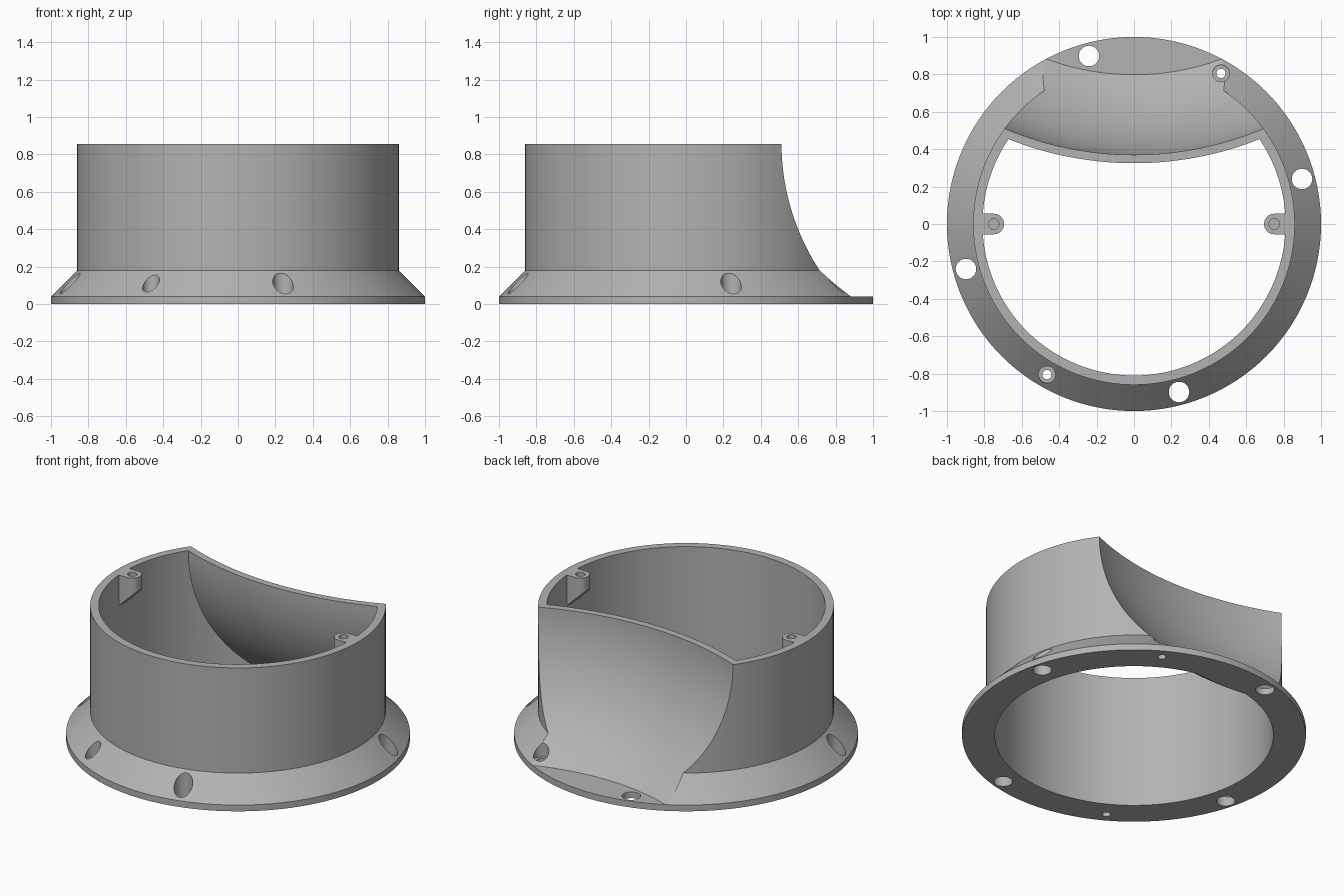
import bpy, bmesh
from math import sin, cos, pi, sqrt, radians
from mathutils import Matrix, Vector

if "Cube" in bpy.data.objects:
    bpy.data.objects.remove(bpy.data.objects["Cube"], do_unlink=True)

TOP = 0.855           # rim height
FLANGE = 0.04         # flat flange thickness
WALL = 0.045          # wall thickness
AXIS_Y = 2.14         # vertical axis of the scooped cut
SCOOP_R, SCOOP_ARC = 1.77, 0.99


def make_object(name, bm):
    bmesh.ops.recalc_face_normals(bm, faces=bm.faces)
    mesh = bpy.data.meshes.new(name)
    bm.to_mesh(mesh)
    bm.free()
    ob = bpy.data.objects.new(name, mesh)
    bpy.context.collection.objects.link(ob)
    return ob


def lathe(name, profile, steps, y=0.0):
    """Closed solid turned around a vertical axis from (radius, z) points."""
    bm = bmesh.new()
    rings = []
    for r, z in profile:
        rings.append([bm.verts.new((r * sin(2 * pi * i / steps),
                                    y - r * cos(2 * pi * i / steps), z))
                      for i in range(steps)])
    for a, b in zip(rings, rings[1:]):
        for i in range(steps):
            j = (i + 1) % steps
            bm.faces.new((a[i], a[j], b[j], b[i]))
    bm.faces.new(rings[0])
    bm.faces.new(rings[-1])
    return make_object(name, bm)


def drill(name, x, y, r, z0, z1):
    ob = lathe(name, [(r, z0), (r, z1)], 32)
    ob.data.transform(Matrix.Translation((x, y, 0)))
    return ob


def subtract(target, cutter):
    mod = target.modifiers.new("cut", 'BOOLEAN')
    mod.operation, mod.solver, mod.object = 'DIFFERENCE', 'EXACT', cutter
    bpy.context.view_layer.objects.active = target
    bpy.ops.object.modifier_apply(modifier=mod.name)
    bpy.data.objects.remove(cutter, do_unlink=True)


def scoop(name, offset, z0):
    """Solid with a concave-back quarter-round flank, grown by offset."""
    arc = SCOOP_ARC + offset
    profile = []
    for i in range(33):
        z = z0 + (TOP - z0) * i / 32
        drop = arc - sqrt(arc ** 2 - (TOP - z) ** 2)
        profile.append((SCOOP_R + offset - drop, z))
    profile.append((SCOOP_R + offset, 1.2))
    return lathe(name, profile, 240, AXIS_Y)


def lug(name, angle):
    """Round-nosed screw lug with a sloping underside."""
    r, cx = 0.055, 0.75
    outline = [(0.9, -r)]
    outline += [(cx - r * sin(pi * i / 16), -r * cos(pi * i / 16)) for i in range(17)]
    outline += [(0.9, r)]
    bm = bmesh.new()
    face = bm.faces.new([bm.verts.new((x, y, 0.5)) for x, y in outline])
    up = bmesh.ops.extrude_face_region(bm, geom=[face])["geom"]
    bmesh.ops.translate(bm, vec=(0, 0, 0.7),
                        verts=[v for v in up if isinstance(v, bmesh.types.BMVert)])
    cut = bmesh.ops.bisect_plane(bm, geom=bm.verts[:] + bm.edges[:] + bm.faces[:],
                                 plane_co=(0.81, 0, 0.655), plane_no=(1, 0, 1),
                                 clear_inner=True)["geom_cut"]
    bmesh.ops.holes_fill(bm, edges=[e for e in cut if isinstance(e, bmesh.types.BMEdge)])
    bm.transform(Matrix.Rotation(angle, 4, 'Z'))
    return make_object(name, bm)


# Solid outer form: flange, conical skirt, tube
body = lathe("flanged_collar", [(1, 0), (1, FLANGE), (0.86, 0.18), (0.86, TOP)], 128)

# Inner space, leaving the scooped wall and the two lugs standing
void = lathe("inner_space", [(0.81, -0.08), (0.81, 1)], 128)
subtract(void, scoop("inner_scoop", WALL, -0.1))
for angle in (0, pi):
    subtract(void, lug("lug", angle))
subtract(body, void)

# Scooped back above the flange
subtract(body, scoop("outer_scoop", 0, FLANGE))

# Four mounting holes
for k in range(4):
    a = radians(15 + 90 * k)
    subtract(body, drill("mounting_hole", 0.93 * cos(a), 0.93 * sin(a), 0.055, -0.1, 0.4))

# Two counterbored screw holes, and a blind hole in each lug
for s in (1, -1):
    x, y = s * 0.93 * cos(radians(60)), s * 0.93 * sin(radians(60))
    subtract(body, drill("counterbore", x, y, 0.045, 0.045, 0.4))
    subtract(body, drill("screw_hole", x, y, 0.025, -0.1, 0.4))
    subtract(body, drill("lug_hole", s * 0.75, 0, 0.028, 0.755, 1))

# Plain grey material
grey = bpy.data.materials.new("plain_grey")
grey.use_nodes = True
colour = (0.45, 0.45, 0.45, 1)
grey.diffuse_color = colour
grey.node_tree.nodes["Principled BSDF"].inputs["Base Color"].default_value = colour
body.data.materials.clear()
body.data.materials.append(grey)
for p in body.data.polygons:
    p.material_index = 0

# Smooth curved walls, crisp edges
bpy.ops.object.select_all(action='DESELECT')
body.select_set(True)
bpy.context.view_layer.objects.active = body
bpy.ops.object.shade_smooth_by_angle(angle=radians(25))
